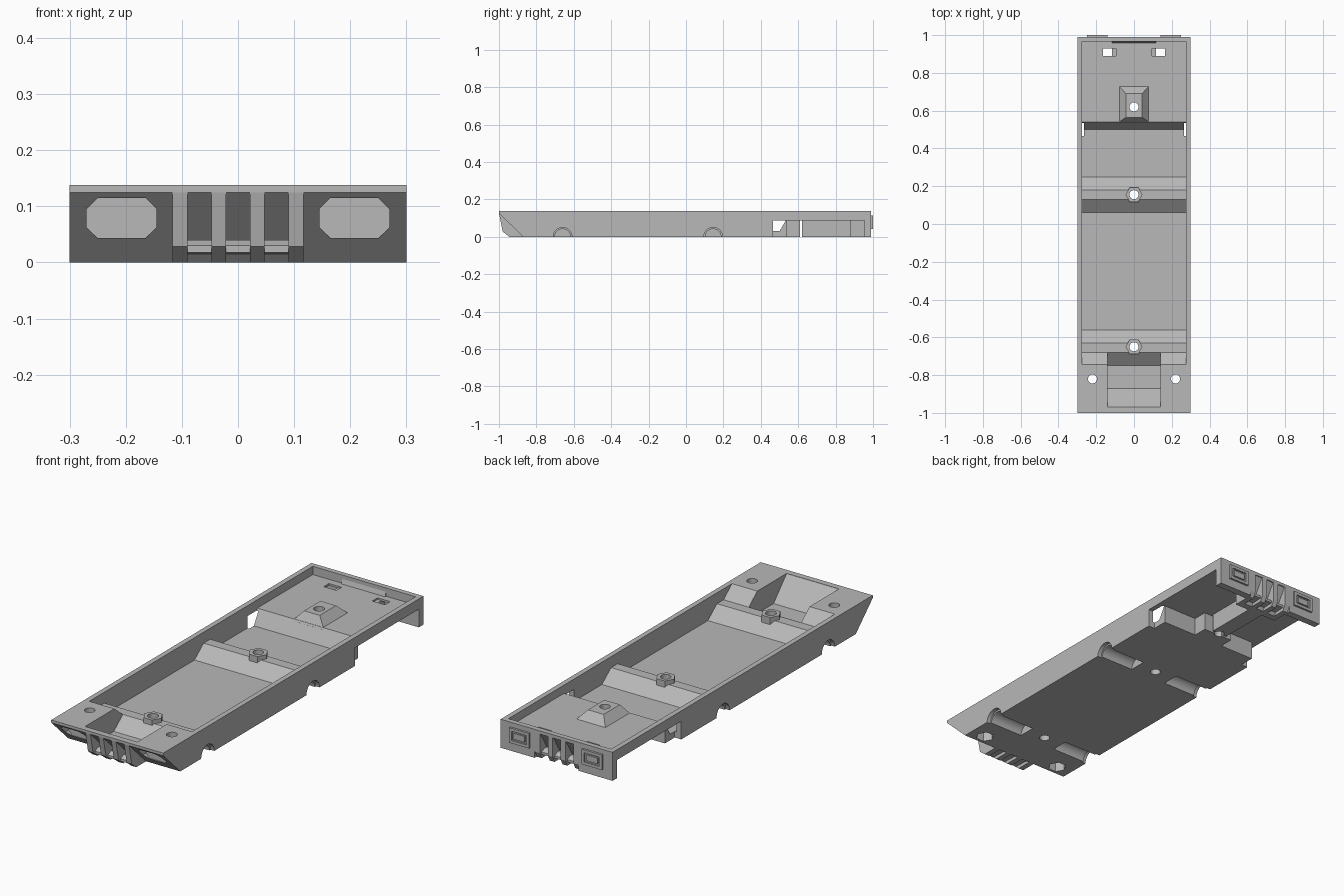
import bpy, bmesh, math
from mathutils import Matrix

if "Cube" in bpy.data.objects:
    bpy.data.objects.remove(bpy.data.objects["Cube"])

grey = bpy.data.materials.new("plain_grey")
grey.use_nodes = True
grey.diffuse_color = (0.48, 0.48, 0.48, 1)
grey.node_tree.nodes["Principled BSDF"].inputs["Base Color"].default_value = (0.48, 0.48, 0.48, 1)


def finish(name, bm):
    bmesh.ops.recalc_face_normals(bm, faces=bm.faces)
    mesh = bpy.data.meshes.new(name)
    bm.to_mesh(mesh)
    bm.free()
    mesh.materials.append(grey)
    ob = bpy.data.objects.new(name, mesh)
    bpy.context.collection.objects.link(ob)
    return ob


def extrude(name, points, offset):
    bm = bmesh.new()
    face = bm.faces.new([bm.verts.new(p) for p in points])
    new = bmesh.ops.extrude_face_region(bm, geom=[face])["geom"]
    bmesh.ops.translate(bm, vec=offset, verts=[v for v in new if isinstance(v, bmesh.types.BMVert)])
    return finish(name, bm)


def prism(name, profile, x0, x1):
    """Side profile of (y, z) points swept across x."""
    return extrude(name, [(x0, y, z) for y, z in profile], (x1 - x0, 0, 0))


def box(name, x0, x1, y0, y1, z0, z1):
    return prism(name, [(y0, z0), (y1, z0), (y1, z1), (y0, z1)], x0, x1)


def rod(name, x, y, z0, z1, r, sides=24, turn=0):
    ring = [(x + r * math.cos(math.tau * i / sides + turn),
             y + r * math.sin(math.tau * i / sides + turn), z0) for i in range(sides)]
    return extrude(name, ring, (0, 0, z1 - z0))


def cut(target, *cutters):
    for c in cutters:
        c.hide_render = True
        mod = target.modifiers.new("cut", "BOOLEAN")
        mod.operation, mod.solver, mod.object = "DIFFERENCE", "EXACT", c
        bpy.context.view_layer.objects.active = target
        bpy.ops.object.modifier_apply(modifier=mod.name)
        bpy.data.objects.remove(c)


# Solid wedge-nosed hull
hull = prism("chassis_tray", [(-1, .138), (-1, .125), (-.87, 0), (.99, 0), (.99, .138)], -.3, .3)

# Cabin cavity with two axle ridges and a raised rear floor
cut(hull, prism("cavity_cutter", [
    (.965, .2), (.965, .098), (.54, .098), (.5, .03), (.25, .03), (.18, .085), (.13, .085),
    (.06, .03), (-.56, .03), (-.63, .085), (-.68, .085), (-.745, .138), (-.745, .2)], -.275, .275))
cut(hull, prism("nose_pocket_cutter", [
    (-.97, .2), (-.97, .137), (-.87, .03), (-.75, .03), (-.68, .086), (-.68, .2)], -.14, .14))

# Open underside at the rear, with notches through the side walls
cut(hull, box("rear_under_cutter", -.31, .31, .54, .955, -.1, .088))
for s in (-1, 1):
    xs = sorted((s * .265, s * .31))
    cut(hull, box("side_notch_cutter", *xs, .465, .56, -.1, .088))

# Axle channels below the ridges
for y in (-.66, .145):
    for s in (-1, 1):
        for x0, x1, r in ((.1, .285, .042), (.28, .32, .05)):
            ring = [(s * x0, y + r * math.cos(math.tau * i / 32), r * math.sin(math.tau * i / 32))
                    for i in range(32)]
            cut(hull, extrude("axle_cutter", ring, (s * (x1 - x0), 0, 0)))

# Front screw holes with hexagonal pockets, rear slots, lamp recesses
for s in (-1, 1):
    cut(hull, rod("screw_cutter", s * .22, -.82, -.1, .2, .024),
        rod("nut_cutter", s * .22, -.82, -.1, .05, .042, 6))
    cut(hull, box("slot_cutter", s * .13 - .034, s * .13 + .034, .89, .93, .05, .2))
    cx, cz, w, h, c = s * .2075, .079, .0625, .036, .02
    octagon = [(-w, c - h), (c - w, -h), (w - c, -h), (w, c - h),
               (w, h - c), (w - c, h), (c - w, h), (-w, h - c)]
    cut(hull, extrude("lamp_recess_cutter", [(cx + a, -1.1, cz + b) for a, b in octagon], (0, .19, 0)))

# Sloped recess in the middle of the tail wall
cut(hull, prism("tail_recess_cutter", [(1.1, .122), (.985, .122), (.9, -.02), (1.1, -.02)], -.117, .117))
prism("tail_backing", [(.88, 0), (.912, 0), (.975, .105), (.975, .122), (.966, .122), (.955, .09), (.88, .09)],
      -.117, .117)

# Hexagonal screw bosses on the ridges
for name, y in (("front_screw_boss", -.65), ("middle_screw_boss", .155)):
    boss = rod(name, 0, y, .035, .105, .045, 6)
    for part in (hull, boss):
        cut(part, rod("screw_cutter", 0, y, -.1, .2, .024))

# Tapered rear mount
bm = bmesh.new()
lower = [bm.verts.new(p) for p in ((-.08, .54, .095), (.08, .54, .095), (.08, .73, .095), (-.08, .73, .095))]
upper = [bm.verts.new(p) for p in ((-.042, .565, .138), (.042, .565, .138), (.042, .69, .138), (-.042, .69, .138))]
bm.faces.new(lower)
bm.faces.new(upper)
for i in range(4):
    j = (i + 1) % 4
    bm.faces.new((lower[i], lower[j], upper[j], upper[i]))
mount = finish("rear_mount", bm)
post = box("rear_mount_post", -.08, .08, .535, .61, 0, .09)
rib = box("rear_center_rib", -.04, .04, .62, .885, 0, .09)
for part in (hull, mount, post, rib):
    cut(part, rod("screw_cutter", 0, .62, -.1, .2, .024))

# Grille fins and cross bars, front and rear
fins = ((-.117, -.09), (-.047, -.021), (.021, .047), (.09, .117))
for x0, x1 in fins:
    prism("front_grille_fin", [(-1, .125), (-.98, .028), (-.945, 0), (-.865, 0), (-.98, .126)], x0, x1)
    prism("rear_grille_fin", [(.99, .124), (.99, .03), (.975, 0), (.905, 0), (.975, .124)], x0, x1)
prism("front_grille_bar", [(-.965, .018), (-.965, .03), (-.945, .04), (-.9, .04), (-.88, .015)], -.1, .1)
prism("rear_grille_bar", [(.975, .018), (.975, .03), (.955, .04), (.92, .04), (.91, .015)], -.1, .1)

# Raised rear lamp frames with an inset lens
for s in (-1, 1):
    cx = s * .195
    frame = box("rear_lamp_frame", cx - .054, cx + .054, .985, 1, .042, .115)
    cut(frame, box("lens_cutter", cx - .04, cx + .04, .992, 1.1, .056, .101))
    box("rear_lamp_lens", cx - .03, cx + .03, .988, .998, .064, .093)

# Crisp edges, smooth round holes
bpy.ops.object.select_all(action="DESELECT")
for ob in bpy.context.collection.objects:
    if ob.type == "MESH":
        ob.select_set(True)
        bpy.context.view_layer.objects.active = ob
bpy.ops.object.shade_smooth_by_angle(angle=math.radians(25))
